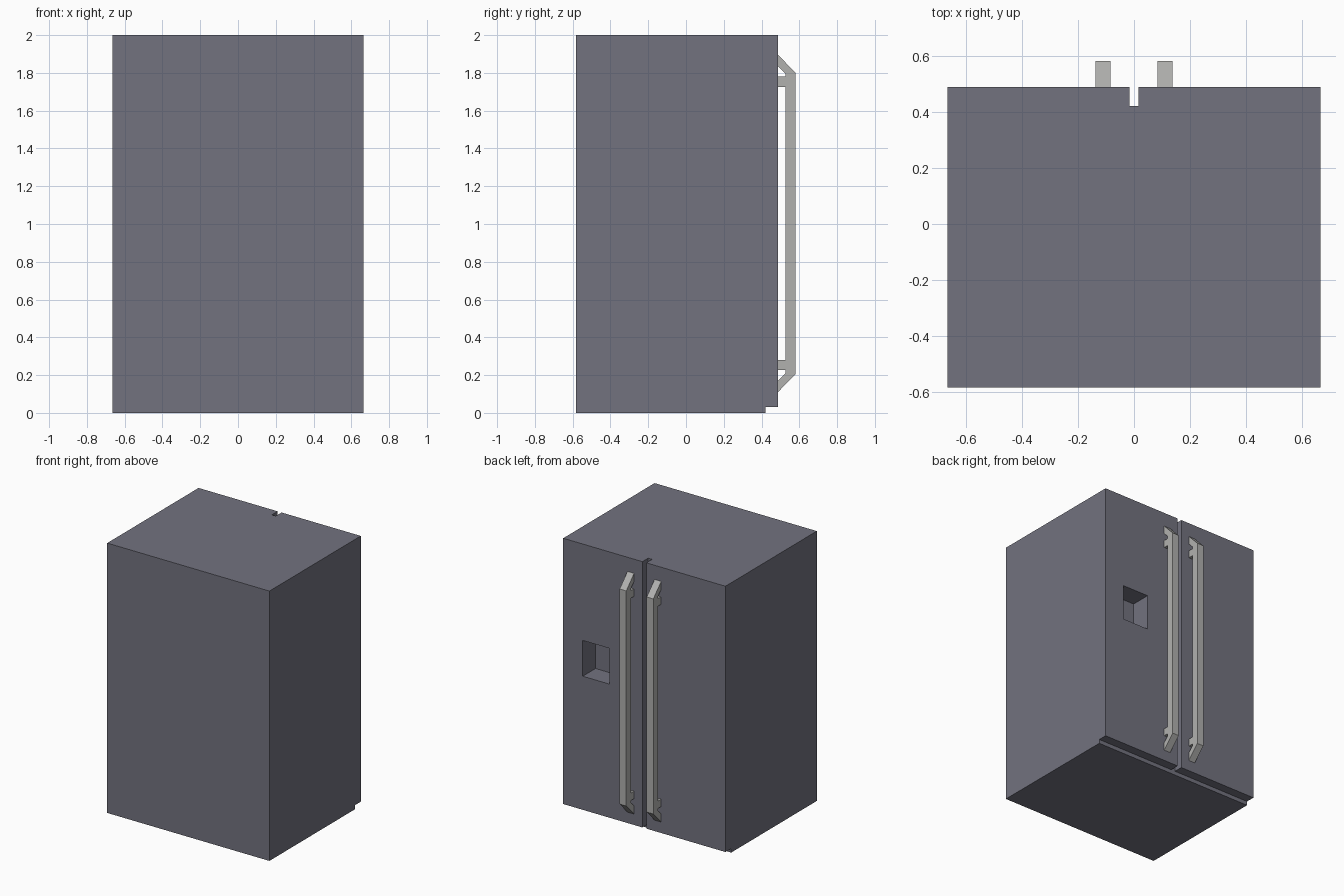
import bpy, bmesh

if "Cube" in bpy.data.objects:
    bpy.data.objects.remove(bpy.data.objects["Cube"])

HALF_W, BACK, SEAM, FRONT, TOP = 0.665, -0.582, 0.42, 0.488, 2.0


def material(name, rgb):
    m = bpy.data.materials.new(name)
    m.diffuse_color = (*rgb, 1)
    m.use_nodes = True
    m.node_tree.nodes["Principled BSDF"].inputs["Base Color"].default_value = m.diffuse_color
    return m


slate = material("slate grey", (0.17, 0.17, 0.212))
steel = material("brushed steel", (0.44, 0.44, 0.43))


def finish(name, bm, mat):
    bmesh.ops.recalc_face_normals(bm, faces=bm.faces)
    me = bpy.data.meshes.new(name)
    bm.to_mesh(me)
    bm.free()
    me.materials.append(mat)
    ob = bpy.data.objects.new(name, me)
    bpy.context.collection.objects.link(ob)
    return ob


def box(name, x, y, z, mat):
    bm = bmesh.new()
    bmesh.ops.create_cube(bm, size=1)
    for v in bm.verts:
        v.co = [r[0] if c < 0 else r[1] for c, r in zip(v.co, (x, y, z))]
    return finish(name, bm, mat)


def extrude_profiles(name, profiles, x0, x1, mat):
    """Extrude closed (y, z) outlines along x into one object."""
    bm = bmesh.new()
    for pts in profiles:
        face = bm.faces.new([bm.verts.new((x0, y, z)) for y, z in pts])
        ext = bmesh.ops.extrude_face_region(bm, geom=[face])["geom"]
        bmesh.ops.translate(bm, vec=(x1 - x0, 0, 0),
                            verts=[g for g in ext if isinstance(g, bmesh.types.BMVert)])
    return finish(name, bm, mat)


# cabinet and the two doors, which hang just above the floor
cabinet = box("cabinet", (-HALF_W, HALF_W), (BACK, SEAM), (0, TOP), slate)
wide_door = box("plain_door", (-HALF_W, -0.016), (SEAM, FRONT), (0.03, TOP), slate)
dispenser_door = box("dispenser_door", (0.016, HALF_W), (SEAM, FRONT), (0.03, TOP), slate)

# dispenser recess, sunk through the door into the cabinet
cutter = box("dispenser_cutter", (0.287, 0.505), (FRONT - 0.15, FRONT + 0.1), (1.02, 1.285), slate)
cutter.hide_render = True
cutter.hide_set(True)
for ob in (cabinet, dispenser_door):
    mod = ob.modifiers.new("dispenser recess", 'BOOLEAN')
    mod.operation = 'DIFFERENCE'
    mod.solver = 'EXACT'
    mod.object = cutter

# handles: bent bar plus a standoff peg at each end, symmetric about mid height
MID = 1.003
upper_outer = [(0.58, 1.80), (FRONT, 1.895)]
upper_inner = [(FRONT, 1.835), (0.526, 1.796)]


def flip(pts):
    return [(y, 2 * MID - z) for y, z in reversed(pts)]


bar = upper_outer + upper_inner + flip(upper_inner) + flip(upper_outer)
peg = [(FRONT, 1.725), (0.526, 1.725), (0.526, 1.78), (FRONT, 1.78)]
for name, x0, x1 in (("plain_door_handle", -0.138, -0.084),
                     ("dispenser_door_handle", 0.084, 0.138)):
    extrude_profiles(name, [bar, peg, flip(peg)], x0, x1, steel)
